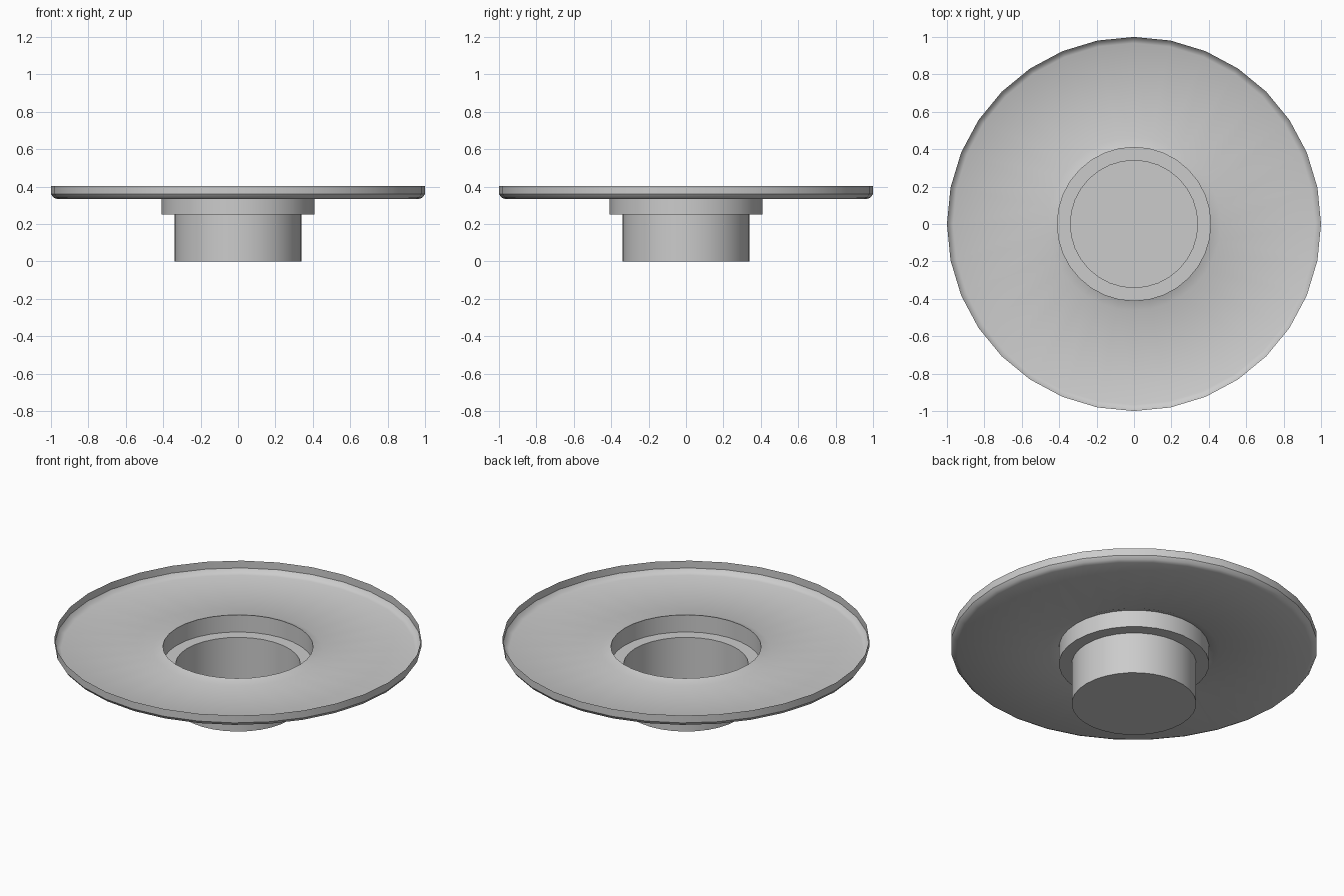
import bpy, bmesh, math

if "Cube" in bpy.data.objects:
    bpy.data.objects.remove(bpy.data.objects["Cube"])

SIDES = 32


def lathe(name, profile, sides=SIDES):
    """Spin a (radius, height) profile round z as a thin sheet; radius 0 closes it."""
    bm = bmesh.new()
    rings = []
    for r, z in profile:
        rings.append([bm.verts.new((r * math.cos(2 * math.pi * i / sides),
                                    r * math.sin(2 * math.pi * i / sides), z))
                      for i in range(sides)])
    for lower, upper in zip(rings, rings[1:]):
        for i in range(sides):
            j = (i + 1) % sides
            bm.faces.new((lower[i], upper[i], upper[j], lower[j]))
    # closed floor of the cup, facing up like the rest of the sheet
    bm.faces.new(rings[0])
    mesh = bpy.data.meshes.new(name)
    bm.normal_update()
    # sheet faces point up and into the cup
    bmesh.ops.recalc_face_normals(bm, faces=bm.faces)
    if bm.faces[-1:][0].normal.z < 0:
        bmesh.ops.reverse_faces(bm, faces=bm.faces)
    bm.to_mesh(mesh)
    bm.free()
    obj = bpy.data.objects.new(name, mesh)
    bpy.context.collection.objects.link(obj)
    bpy.context.view_layer.objects.active = obj
    obj.select_set(True)
    bpy.ops.object.shade_smooth_by_angle(angle=math.radians(35))
    return obj


# Flanged dish: cup, stepped collar, raised lip, flat flange, turned-up rim
lathe("flanged_dish", [
    (0.34, 0.0), (0.34, 0.25),      # cup wall
    (0.41, 0.25), (0.41, 0.353),    # collar step and wall
    (0.463, 0.333),                 # lip sloping down to the flange
    (0.967, 0.333),                 # flat flange
    (0.987, 0.342), (1.0, 0.36),    # rounded corner
    (1.0, 0.404),                   # upright rim
])
